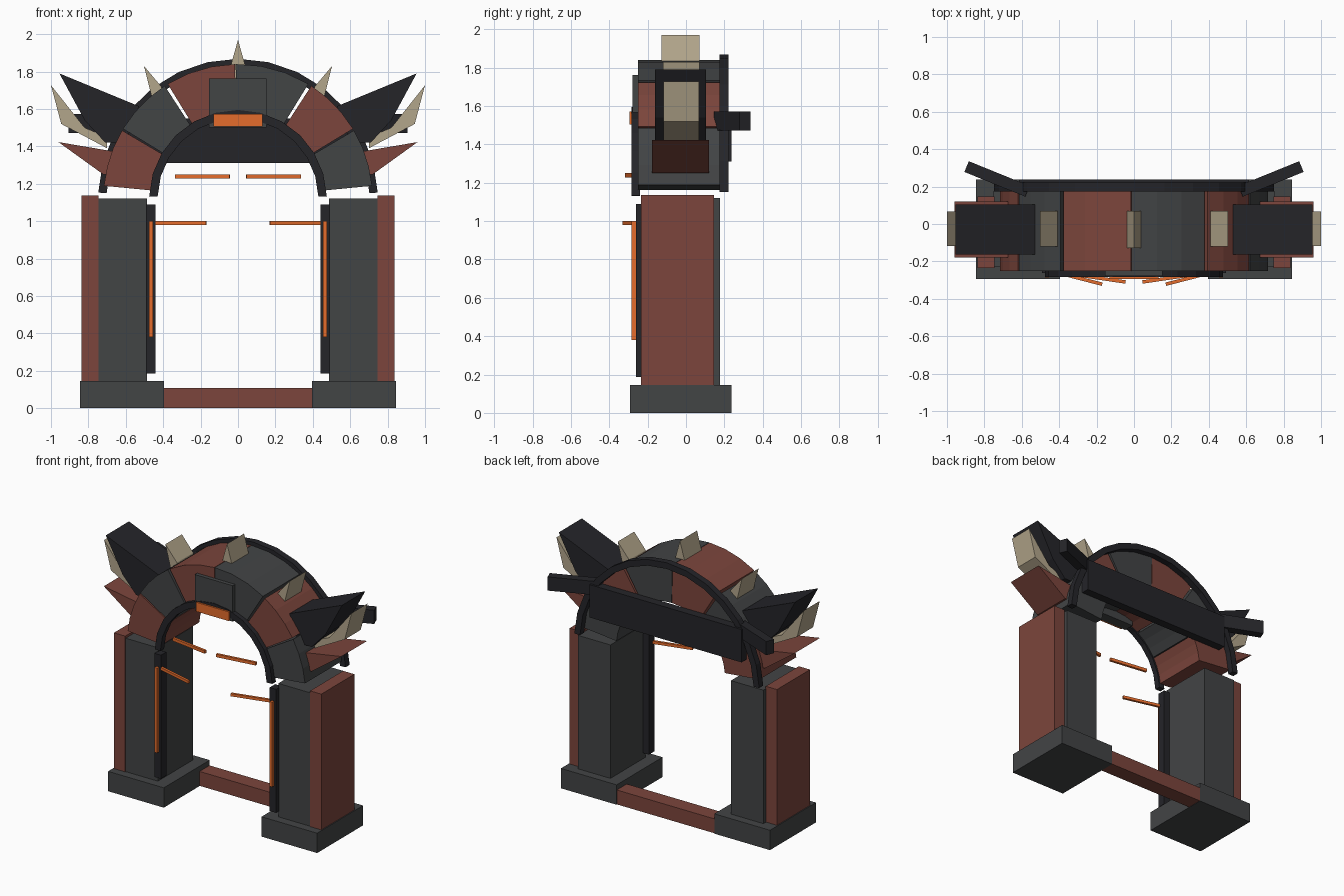
import bpy, bmesh
from math import radians, sin, cos, atan2, hypot
from mathutils import Matrix

if "Cube" in bpy.data.objects:
    bpy.data.objects.remove(bpy.data.objects["Cube"])


def material(name, r, g, b):
    m = bpy.data.materials.new(name)
    m.diffuse_color = (r, g, b, 1)
    m.use_nodes = True
    m.node_tree.nodes["Principled BSDF"].inputs["Base Color"].default_value = m.diffuse_color
    return m


STONE = material("dark_stone", 0.055, 0.058, 0.06)
CLAY = material("red_clay", 0.2, 0.06, 0.045)
IRON = material("black_iron", 0.018, 0.018, 0.022)
GLOW = material("orange_glow", 0.78, 0.15, 0.025)
BONE = material("bone", 0.45, 0.38, 0.26)


def finish(bm, name, mat):
    bmesh.ops.recalc_face_normals(bm, faces=bm.faces)
    me = bpy.data.meshes.new(name)
    bm.to_mesh(me)
    bm.free()
    me.materials.append(mat)
    ob = bpy.data.objects.new(name, me)
    bpy.context.collection.objects.link(ob)
    return ob


def box(name, mat, x, y, z):
    bm = bmesh.new()
    size = [b - a for a, b in (x, y, z)]
    mid = [(a + b) / 2 for a, b in (x, y, z)]
    bmesh.ops.create_cube(bm, size=1, matrix=Matrix.Translation(mid) @ Matrix.Diagonal((*size, 1)))
    return finish(bm, name, mat)


def prism(name, mat, pts, y0, y1):
    """Extrude an xz outline along y."""
    bm = bmesh.new()
    f = bm.faces.new([bm.verts.new((x, y0, z)) for x, z in pts])
    ext = bmesh.ops.extrude_face_region(bm, geom=[f])["geom"]
    bmesh.ops.translate(bm, vec=(0, y1 - y0, 0),
                        verts=[v for v in ext if isinstance(v, bmesh.types.BMVert)])
    return finish(bm, name, mat)


def arc(name, mat, r0, r1, a0, a1, n, y0, y1):
    """Ring segment about the arch centre; angles run from the left foot."""
    ang = [radians(180 - a0 - (a1 - a0) * i / n) for i in range(n + 1)]
    pts = [(r1 * cos(a), ARCH_Z + r1 * sin(a)) for a in ang]
    pts += [(r0 * cos(a), ARCH_Z + r0 * sin(a)) for a in reversed(ang)]
    return prism(name, mat, pts, y0, y1)


def bar(name, mat, p, q, thick, z0, z1):
    """Upright-sided bar between two plan points."""
    bm = bmesh.new()
    dx, dy = q[0] - p[0], q[1] - p[1]
    m = (Matrix.Translation(((p[0] + q[0]) / 2, (p[1] + q[1]) / 2, (z0 + z1) / 2))
         @ Matrix.Rotation(atan2(dy, dx), 4, 'Z')
         @ Matrix.Diagonal((hypot(dx, dy), thick, z1 - z0, 1)))
    bmesh.ops.create_cube(bm, size=1, matrix=m)
    return finish(bm, name, mat)


def mirrored(ob):
    mod = ob.modifiers.new("mirror", 'MIRROR')
    mod.use_axis[0] = True


ARCH_Z = 1.12

# Pillars with footings, outer slabs and glowing inner trims
mirrored(box("footing", STONE, (0.395, 0.845), (-0.293, 0.237), (0, 0.145)))
mirrored(box("pillar", STONE, (0.487, 0.75), (-0.23, 0.177), (0.14, 1.12)))
mirrored(box("pillar_slab", CLAY, (0.747, 0.838), (-0.235, 0.147), (0.14, 1.137)))
mirrored(box("pillar_trim", IRON, (0.44, 0.492), (-0.262, -0.2), (0.187, 1.09)))
mirrored(box("glow_strip", GLOW, (0.455, 0.475), (-0.285, -0.255), (0.38, 1.0)))
mirrored(bar("lower_glow_rod", GLOW, (0.17, -0.322), (0.45, -0.25), 0.018, 0.98, 1.0))
mirrored(bar("upper_glow_rod", GLOW, (0.045, -0.31), (0.335, -0.268), 0.018, 1.228, 1.25))
box("threshold", CLAY, (-0.42, 0.42), (0.12, 0.235), (0.002, 0.107))

# Arch stones in alternating colours
spans = [(5.5, 30.5), (31.3, 57), (58.5, 88.7), (89, 121.5), (123, 148.7), (149.5, 174.5)]
for i, (a, b) in enumerate(spans):
    arc(f"arch_stone_{i + 1}", STONE if i % 2 else CLAY, 0.44, 0.72, a, b, 3, -0.25, 0.177)

# Front inner trim and rear outer trim
arc("front_arch_trim", IRON, 0.43, 0.475, 1.5, 178.5, 12, -0.283, -0.24)
arc("rear_arch_trim", IRON, 0.703, 0.748, 2.5, 177.5, 14, 0.175, 0.222)

# Keystone with glowing lip
box("keystone", STONE, (-0.155, 0.152), (-0.278, -0.2), (1.5, 1.762))
box("keystone_glow", GLOW, (-0.132, 0.132), (-0.295, -0.24), (1.505, 1.572))

# Rear beam with swept ends
box("rear_beam", IRON, (-0.615, 0.615), (0.175, 0.237), (1.31, 1.55))
mirrored(bar("beam_end", IRON, (0.57, 0.175), (0.895, 0.307), 0.062, 1.472, 1.572))

# Spikes around the arch
prism("top_spike", BONE, [(0, 1.97), (0.045, 1.81), (0, 1.72), (-0.045, 1.81)], -0.127, 0.07)
mirrored(prism("side_spike", BONE, [(0.503, 1.83), (0.41, 1.72), (0.38, 1.6), (0.46, 1.66)], -0.12, 0.07))
mirrored(prism("black_horn", IRON, [(0.955, 1.79), (0.53, 1.615), (0.6, 1.42), (0.71, 1.42), (0.82, 1.54)], -0.162, 0.105))
mirrored(prism("outer_spike", BONE, [(1.0, 1.727), (0.82, 1.5), (0.7, 1.45), (0.7, 1.39), (0.945, 1.52)], -0.117, 0.067))
mirrored(prism("low_spike", CLAY, [(0.96, 1.423), (0.66, 1.372), (0.66, 1.25), (0.72, 1.25)], -0.178, 0.12))
